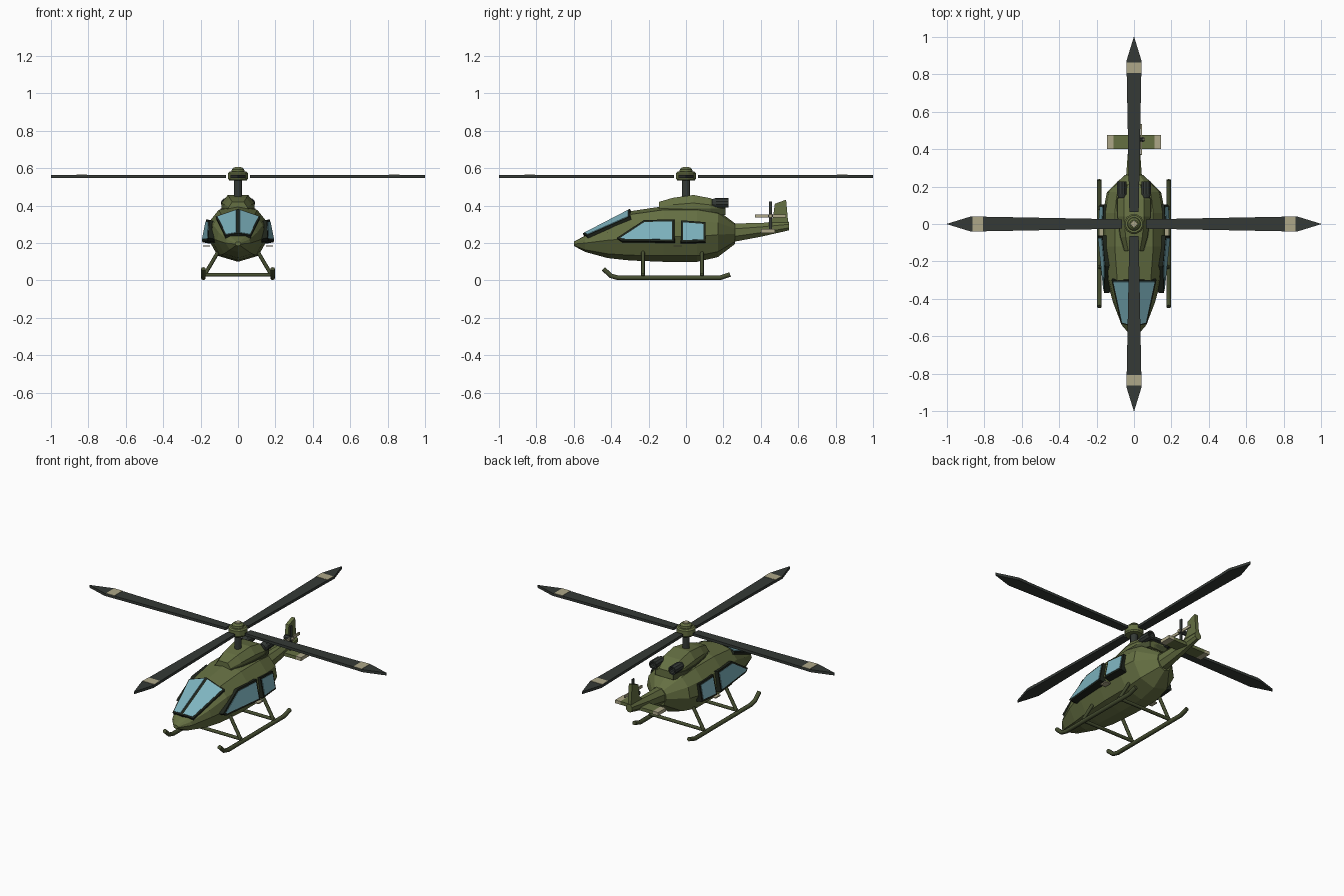
import bpy, bmesh, math
from mathutils import Vector, Matrix

if "Cube" in bpy.data.objects:
    bpy.data.objects.remove(bpy.data.objects["Cube"])


def material(name, rgb):
    m = bpy.data.materials.new(name)
    m.diffuse_color = (*rgb, 1)
    m.use_nodes = True
    m.node_tree.nodes["Principled BSDF"].inputs["Base Color"].default_value = m.diffuse_color
    return m


OLIVE = material("olive paint", (0.13, 0.16, 0.055))
DARK_OLIVE = material("dark olive paint", (0.06, 0.075, 0.03))
CHARCOAL = material("charcoal", (0.035, 0.042, 0.037))
FRAME = material("window frame", (0.014, 0.019, 0.012))
GLASS = material("glass", (0.21, 0.46, 0.53))
TAN = material("tan marking", (0.42, 0.39, 0.25))


def build(name, bm, mat):
    bmesh.ops.recalc_face_normals(bm, faces=bm.faces)
    me = bpy.data.meshes.new(name)
    bm.to_mesh(me)
    bm.free()
    me.materials.append(mat)
    ob = bpy.data.objects.new(name, me)
    bpy.context.collection.objects.link(ob)
    return ob


def loft(name, rings, mat):
    """Skin closed rings of equal length and cap both ends."""
    bm = bmesh.new()
    rows = [[bm.verts.new(p) for p in r] for r in rings]
    n = len(rows[0])
    for a, b in zip(rows, rows[1:]):
        for i in range(n):
            bm.faces.new((a[i], a[(i + 1) % n], b[(i + 1) % n], b[i]))
    bm.faces.new(rows[0])
    bm.faces.new(rows[-1])
    return build(name, bm, mat)


def prism(name, pts, offset, mat):
    pts = [Vector(p) for p in pts]
    return loft(name, [pts, [p + Vector(offset) for p in pts]], mat)


def box(name, centre, size, mat):
    (x, y, z), (a, b, c) = centre, [s / 2 for s in size]
    base = [(x - a, y - b, z - c), (x + a, y - b, z - c), (x + a, y + b, z - c), (x - a, y + b, z - c)]
    return prism(name, base, (0, 0, 2 * c), mat)


def turned(name, centre, profile, mat, axis="Z", sides=12):
    """Profile of (radius, distance along axis) turned about an axis."""
    turn = {"X": Matrix.Rotation(math.pi / 2, 3, "Y"), "Y": Matrix.Rotation(-math.pi / 2, 3, "X"),
            "Z": Matrix.Identity(3)}[axis]
    ring = [(i + 0.5) * math.tau / sides for i in range(sides)]
    return loft(name, [[Vector(centre) + turn @ Vector((r * math.cos(t), r * math.sin(t), h))
                        for t in ring] for r, h in profile], mat)


def tube(name, path, radius, mat):
    cu = bpy.data.curves.new(name, "CURVE")
    cu.dimensions = "3D"
    cu.bevel_depth, cu.bevel_resolution, cu.use_fill_caps = radius, 2, True
    sp = cu.splines.new("POLY")
    sp.points.add(len(path) - 1)
    for p, co in zip(sp.points, path):
        p.co = (*co, 1)
    ob = bpy.data.objects.new(name, cu)
    bpy.context.collection.objects.link(ob)
    cu.materials.append(mat)
    bpy.ops.object.select_all(action="DESELECT")
    ob.select_set(True)
    bpy.context.view_layer.objects.active = ob
    bpy.ops.object.convert(target="MESH")


def window(name, pts, depth, rim):
    """Dark framed slab with a thin glass plate on its outer face."""
    pts = [Vector(p) for p in pts]
    mid = sum(pts, Vector()) / len(pts)
    nrm = (pts[1] - pts[0]).cross(pts[2] - pts[0]).normalized()
    if nrm.x * mid.x + nrm.z * 0.2 < 0:
        nrm = -nrm
    prism(name + "_frame", pts, -nrm * depth, FRAME)
    inner = []
    for i, p in enumerate(pts):  # inset each corner along both of its edges
        a = (pts[i - 1] - p).normalized()
        b = (pts[(i + 1) % len(pts)] - p).normalized()
        inner.append(p + (a + b) * rim / max(a.cross(b).length, 0.5) + nrm * 0.003)
    prism(name + "_glass", inner, -nrm * 0.004, GLASS)


# Fuselage: faceted ten-sided sections (y, half width, bottom, middle, top)
def hull_ring(y, w, bot, mid, top):
    half = [(0.66 * w, bot + 0.24 * (mid - bot)), (w, mid),
            (0.92 * w, mid + 0.5 * (top - mid)), (0.62 * w, mid + 0.88 * (top - mid))]
    return ([(0, y, bot)] + [(x, y, z) for x, z in half] + [(0, y, top)]
            + [(-x, y, z) for x, z in reversed(half)])


hull = [(-0.6, 0.015, 0.185, 0.195, 0.207), (-0.54, 0.066, 0.153, 0.2, 0.24),
        (-0.42, 0.112, 0.12, 0.215, 0.30), (-0.30, 0.145, 0.107, 0.225, 0.37),
        (-0.12, 0.166, 0.10, 0.235, 0.397), (0.06, 0.166, 0.10, 0.235, 0.397),
        (0.17, 0.145, 0.125, 0.245, 0.375), (0.262, 0.05, 0.195, 0.25, 0.305)]
loft("fuselage", [hull_ring(*s) for s in hull], OLIVE)

# Tail boom, fin and stabiliser
boom = [(0.23, 0.048, 0.253, 0.055), (0.40, 0.034, 0.271, 0.040), (0.55, 0.022, 0.291, 0.025)]
loft("tail_boom", [[(w * math.cos(t), y, z + h * math.sin(t)) for t in
                    [(i + 0.5) * math.tau / 8 for i in range(8)]] for y, w, z, h in boom], OLIVE)
prism("tail_fin", [(-0.011, y, z) for y, z in
      [(0.43, 0.30), (0.465, 0.335), (0.475, 0.41), (0.535, 0.432), (0.547, 0.30)]], (0.022, 0, 0), OLIVE)
box("stabiliser", (0, 0.438, 0.265), (0.22, 0.075, 0.02), OLIVE)
for s in (-1, 1):
    box("stabiliser_tip", (s * 0.1275, 0.438, 0.265), (0.035, 0.075, 0.02), TAN)

# Tail rotor on the right side of the fin
turned("tail_rotor_hub", (0, 0.452, 0.345), [(0.014, 0), (0.014, 0.052)], CHARCOAL, "X", 8)
box("tail_rotor_upright_blade", (0.04, 0.452, 0.345), (0.008, 0.018, 0.155), CHARCOAL)
box("tail_rotor_level_blade", (0.04, 0.452, 0.345), (0.008, 0.165, 0.016), TAN)
turned("tail_rotor_cap", (0.05, 0.452, 0.345), [(0.013, 0), (0.009, 0.008)], TAN, "X", 8)

# Engine housing on the roof with a dark seam below
housing = [(-0.145, 0.05, 0.42), (-0.07, 0.072, 0.442), (0.04, 0.088, 0.457),
           (0.13, 0.088, 0.44), (0.21, 0.055, 0.395)]
loft("engine_housing", [[(-w, y, 0.35), (-w, y, 0.35 + 0.6 * (t - 0.35)), (-0.62 * w, y, t),
                         (0.62 * w, y, t), (w, y, 0.35 + 0.6 * (t - 0.35)), (w, y, 0.35)]
                        for y, w, t in housing], OLIVE)
loft("housing_seam", [[(-w - 0.006, y, 0.35), (-w - 0.006, y, 0.386), (w + 0.006, y, 0.386),
                       (w + 0.006, y, 0.35)] for y, w, t in housing], DARK_OLIVE)

for s in (-1, 1):
    # Exhaust pipes
    turned("exhaust", (s * 0.065, 0.14, 0.415), [(0.02, 0), (0.026, 0.02), (0.026, 0.088),
           (0.018, 0.088), (0.018, 0.06)], CHARCOAL, "Y", 10)

    # Windscreen half, door window and rear window
    window("windscreen", [(s * x, y, z) for x, y, z in
           [(0, -0.552, 0.252), (0.07, -0.532, 0.24), (0.12, -0.30, 0.342), (0, -0.30, 0.383)]], 0.018, 0.009)
    window("door_window", [(s * (0.19 + 0.1 * (y + 0.075) - 0.2 * (z - 0.22)), y, z) for y, z in
           [(-0.37, 0.228), (-0.345, 0.212), (-0.063, 0.208), (-0.063, 0.327), (-0.225, 0.323)]], 0.045, 0.011)
    window("rear_window", [(s * (0.188 - 0.06 * (y + 0.02) - 0.2 * (z - 0.22)), y, z) for y, z in
           [(-0.026, 0.205), (0.105, 0.208), (0.105, 0.312), (-0.026, 0.322)]], 0.04, 0.011)
    box("door_handle", (s * 0.168, -0.045, 0.184), (0.036, 0.045, 0.007), TAN)

    # Landing skids and their struts
    tube("skid", [(s * 0.185, y, z) for y, z in [(-0.442, 0.062), (-0.40, 0.024), (-0.36, 0.014),
         (0.18, 0.014), (0.236, 0.032)]], 0.0125, DARK_OLIVE)
    for y in (-0.23, 0.085):
        tube("skid_strut", [(s * 0.105, y, 0.155), (s * 0.183, y, 0.022)], 0.010, DARK_OLIVE)
for y in (-0.23, 0.085):
    tube("skid_cross_bar", [(-0.185, y, 0.03), (0.185, y, 0.03)], 0.010, DARK_OLIVE)

# Rotor mast and hub
turned("rotor_mast", (0, 0, 0.42), [(0.021, 0), (0.021, 0.125)], CHARCOAL)
turned("rotor_hub", (0, 0, 0.535), [(0.048, 0), (0.054, 0.008), (0.054, 0.04), (0.046, 0.047)], OLIVE)
turned("rotor_hub_cap", (0, 0, 0.58), [(0.036, 0), (0.034, 0.014), (0.022, 0.025)], OLIVE)
turned("rotor_hub_button", (0, 0, 0.603), [(0.02, 0), (0.016, 0.005)], TAN, "Z", 8)

# Four main blades with a tan band near each tip
for k in range(4):
    turn = Matrix.Rotation(k * math.pi / 2, 4, "Z")
    outline = [(0.065, 0.025), (0.80, 0.039), (0.87, 0.041), (1.0, 0.001)]
    edge = [(x, -w, 0.549) for x, w in outline] + [(x, w, 0.549) for x, w in reversed(outline)]
    prism("main_blade", edge, (0, 0, 0.016), CHARCOAL).matrix_world = turn
    band = [(0.807, -0.039, 0.564), (0.863, -0.04, 0.564), (0.863, 0.04, 0.564), (0.807, 0.039, 0.564)]
    prism("blade_band", band, (0, 0, 0.003), TAN).matrix_world = turn
